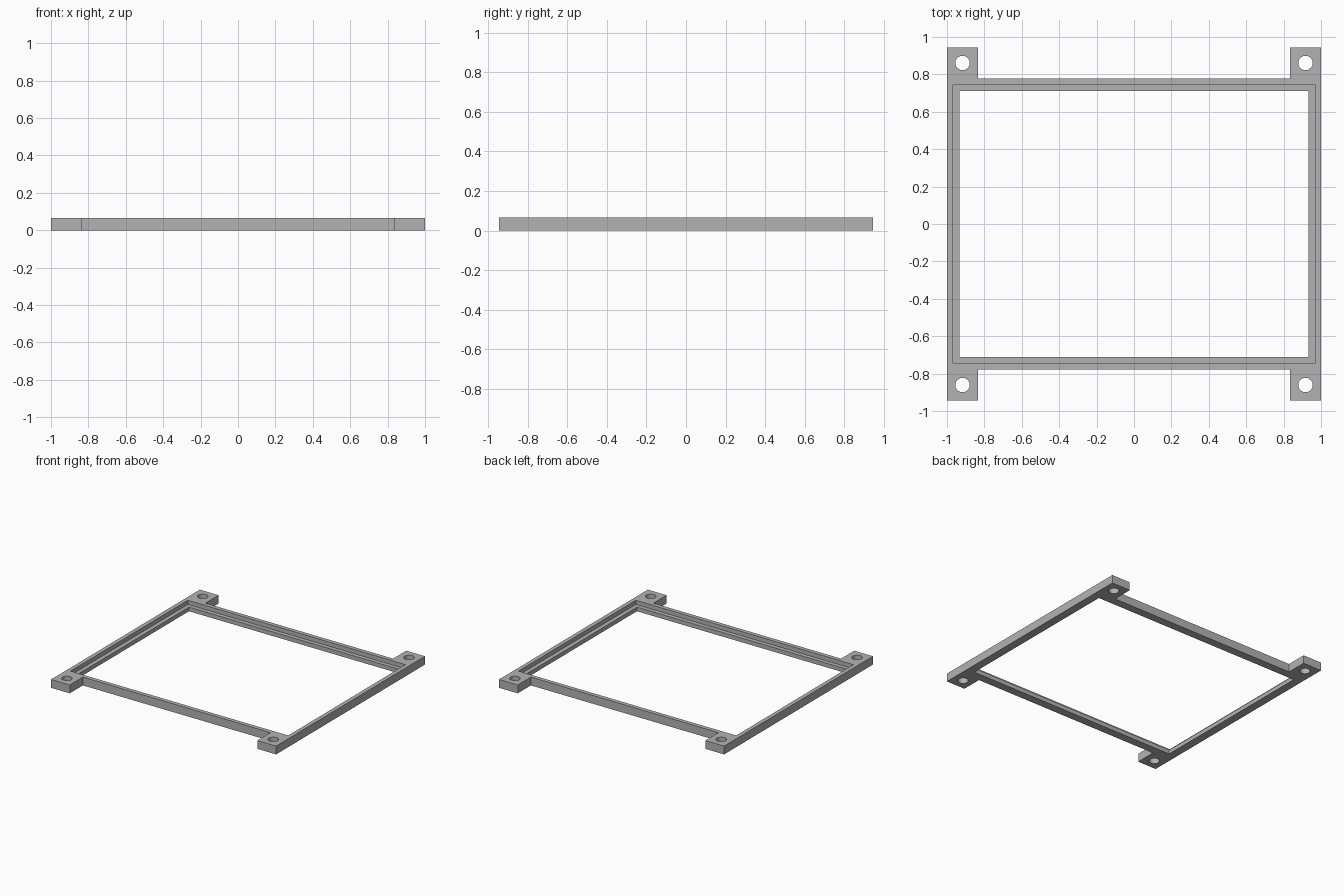
import bpy, bmesh

cube = bpy.data.objects.get("Cube")
if cube:
    bpy.data.objects.remove(cube, do_unlink=True)

UNIT = 1 / 30                      # rim and lip width
HALF_X, TAB_Y = 1.0, 0.9444        # overall half sizes
TAB = 5 * UNIT                     # square mounting tab
HEIGHT, LEDGE = 2 * UNIT, UNIT     # frame height, rebate floor height
RAIL_Y = TAB_Y - TAB

grey = bpy.data.materials.new("plain grey")
grey.use_nodes = True
colour = (0.45, 0.45, 0.45, 1)
grey.diffuse_color = colour
grey.node_tree.nodes["Principled BSDF"].inputs["Base Color"].default_value = colour


def prism(name, outline, z0, z1):
    """Extrude a counter-clockwise outline from z0 to z1."""
    bm = bmesh.new()
    face = bm.faces.new([bm.verts.new((x, y, z0)) for x, y in outline])
    top = bmesh.ops.extrude_face_region(bm, geom=[face])["geom"]
    verts = [v for v in top if isinstance(v, bmesh.types.BMVert)]
    bmesh.ops.translate(bm, vec=(0, 0, z1 - z0), verts=verts)
    bmesh.ops.recalc_face_normals(bm, faces=bm.faces)
    mesh = bpy.data.meshes.new(name)
    bm.to_mesh(mesh)
    bm.free()
    mesh.materials.append(grey)
    obj = bpy.data.objects.new(name, mesh)
    bpy.context.collection.objects.link(obj)
    return obj


def rectangle(hx, hy):
    return [(-hx, -hy), (hx, -hy), (hx, hy), (-hx, hy)]


def cut(target, cutter):
    """Subtract the cutter from the target, then discard it."""
    cutter.hide_render = True
    mod = target.modifiers.new("cut", 'BOOLEAN')
    mod.operation, mod.solver, mod.object = 'DIFFERENCE', 'EXACT', cutter
    bpy.context.view_layer.objects.active = target
    bpy.ops.object.modifier_apply(modifier=mod.name)
    bpy.data.objects.remove(cutter, do_unlink=True)


# Frame body: rails with a tab projecting at each corner
tab_x = HALF_X - TAB
front = [(-HALF_X, -TAB_Y), (-tab_x, -TAB_Y), (-tab_x, -RAIL_Y),
         (tab_x, -RAIL_Y), (tab_x, -TAB_Y), (HALF_X, -TAB_Y)]
back = [(-x, -y) for x, y in front]
frame = prism("mounting_frame", front + back, 0, HEIGHT)

# Stepped opening: through window plus a wider rebate above it
cut(frame, prism("rebate_cutter", rectangle(HALF_X - UNIT, RAIL_Y - UNIT), LEDGE, 1))
cut(frame, prism("window_cutter", rectangle(HALF_X - 2 * UNIT, RAIL_Y - 2 * UNIT), -1, 1))

# Screw holes in the tabs
for sx in (-1, 1):
    for sy in (-1, 1):
        bpy.ops.mesh.primitive_cylinder_add(
            vertices=48, radius=0.0385, depth=1,
            location=(sx * (HALF_X - TAB / 2), sy * (TAB_Y - TAB / 2), 0))
        hole = bpy.context.object
        hole.data.materials.append(grey)
        cut(frame, hole)

# Smooth hole walls, crisp edges elsewhere
bpy.ops.object.select_all(action='DESELECT')
frame.select_set(True)
bpy.context.view_layer.objects.active = frame
bpy.ops.object.shade_smooth_by_angle()
